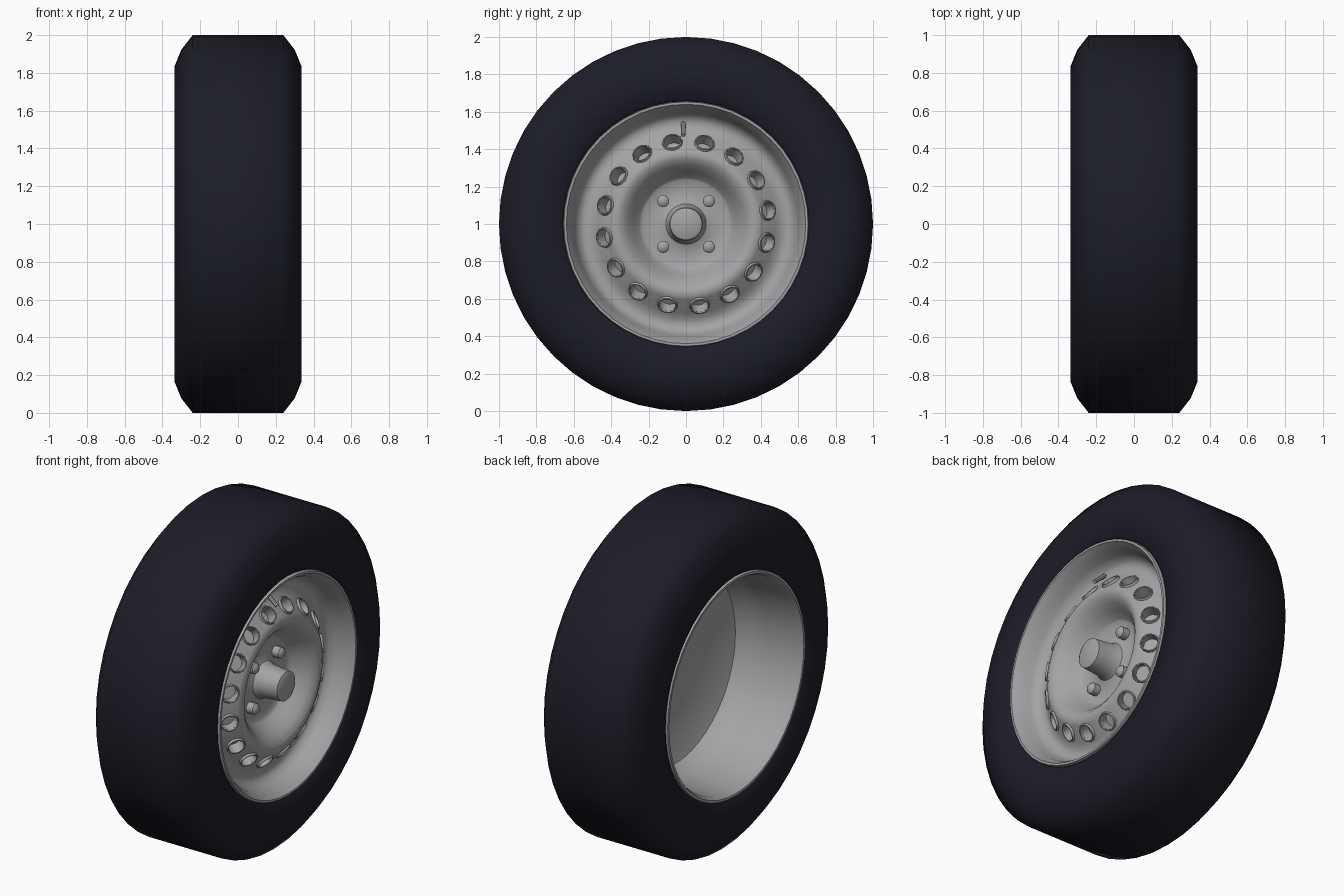
import bpy, bmesh, math
from mathutils import Vector, Matrix

cube = bpy.data.objects.get("Cube")
if cube:
    bpy.data.objects.remove(cube, do_unlink=True)


def material(name, rgb):
    m = bpy.data.materials.new(name)
    m.use_nodes = True
    m.diffuse_color = (*rgb, 1)
    m.node_tree.nodes["Principled BSDF"].inputs["Base Color"].default_value = (*rgb, 1)
    return m


RUBBER = material("dark rubber", (0.012, 0.012, 0.021))
STEEL = material("grey steel", (0.37, 0.37, 0.38))
CENTRE = Vector((0, 0, 1))


def polar(x, r, a):
    """Point at radius r around the axle, angle a from the top."""
    return Vector((x, r * math.sin(a), 1 + r * math.cos(a)))


def finish(bm, name, mat):
    bmesh.ops.recalc_face_normals(bm, faces=bm.faces)
    me = bpy.data.meshes.new(name)
    bm.to_mesh(me)
    bm.free()
    me.materials.append(mat)
    ob = bpy.data.objects.new(name, me)
    bpy.context.collection.objects.link(ob)
    return ob


def smooth(ob, degrees):
    bpy.ops.object.select_all(action="DESELECT")
    ob.select_set(True)
    bpy.context.view_layer.objects.active = ob
    bpy.ops.object.shade_smooth_by_angle(angle=math.radians(degrees))


def lathe(name, profile, mat, closed, steps=48):
    """Spin (x, radius) points around the axle."""
    bm = bmesh.new()
    vs = [bm.verts.new(polar(x, r, 0)) for x, r in profile]
    pairs = list(zip(vs, vs[1:])) + ([(vs[-1], vs[0])] if closed else [])
    edges = [bm.edges.new(p) for p in pairs]
    bmesh.ops.spin(bm, geom=vs + edges, cent=CENTRE, axis=(1, 0, 0),
                   angle=math.tau, steps=steps, use_duplicate=False)
    bmesh.ops.remove_doubles(bm, verts=bm.verts, dist=0.0005)
    return finish(bm, name, mat)


def rod(bm, p, direction, r, depth, sides, tip=None):
    """Cylinder centred on p along a direction."""
    turn = Vector(direction).to_track_quat("Z", "Y").to_matrix().to_4x4()
    bmesh.ops.create_cone(bm, cap_ends=True, segments=sides, radius1=r,
                          radius2=r if tip is None else tip, depth=depth,
                          matrix=Matrix.Translation(p) @ turn)


# Tyre: symmetrical section with chamfered shoulders
half = [(0.31, 0.65), (0.333, 0.67), (0.336, 0.835), (0.3, 0.923), (0.24, 1.0)]
tyre = lathe("tyre", half + [(-x, r) for x, r in reversed(half)], RUBBER, True)
smooth(tyre, 60)

# Wheel: hub cap, neck, hub plate, raised crest, well, lip, then the deep barrel behind
front = [(0.33, 0), (0.328, 0.07), (0.32, 0.086), (0.27, 0.09), (0.2, 0.096),
         (0.175, 0.108), (0.162, 0.14), (0.16, 0.235), (0.172, 0.25), (0.215, 0.28),
         (0.26, 0.315), (0.287, 0.35), (0.292, 0.38), (0.28, 0.405), (0.217, 0.48),
         (0.197, 0.51), (0.19, 0.545), (0.203, 0.575), (0.24, 0.597), (0.29, 0.612),
         (0.315, 0.628), (0.336, 0.64), (0.336, 0.653), (0.31, 0.658)]
back = [(-0.31, 0.658), (-0.336, 0.655), (-0.336, 0.64), (-0.31, 0.625), (-0.1, 0.615),
        (0.0, 0.605), (0.07, 0.57), (0.11, 0.46), (0.135, 0.25), (0.14, 0)]
wheel = lathe("wheel", front + back, STEEL, False)

# Ring of round vents sunk into the outer slope of the crest
slope = math.radians(40)
cutters, rims = bmesh.new(), bmesh.new()
for i in range(16):
    a = math.radians(13 + 22.5 * i)
    n = polar(math.cos(slope), math.sin(slope), a) - CENTRE
    p = polar(0.25, 0.443, a)
    rod(cutters, p, n, 0.046, 0.12, 12)
    # thin raised collar around the vent
    tangent = Vector((0, math.cos(a), -math.sin(a)))
    across = n.cross(tangent)
    loops = []
    for r, h in ((0.046, -0.02), (0.046, 0.009), (0.052, 0.009), (0.057, -0.008)):
        loops.append([rims.verts.new(p + n * h + r * (math.cos(t) * tangent + math.sin(t) * across))
                      for t in (math.tau * k / 12 for k in range(12))])
    for u, v in zip(loops, loops[1:]):
        for k in range(12):
            j = (k + 1) % 12
            rims.faces.new((u[k], u[j], v[j], v[k]))
cutter = finish(cutters, "vent_cutter", STEEL)
cutter.hide_render = True
cut = wheel.modifiers.new("vents", "BOOLEAN")
cut.operation = "DIFFERENCE"
cut.solver = "EXACT"
cut.object = cutter
bpy.context.view_layer.objects.active = wheel
bpy.ops.object.modifier_apply(modifier=cut.name)
bpy.data.objects.remove(cutter, do_unlink=True)
smooth(wheel, 42)
smooth(finish(rims, "vent_collars", STEEL), 40)

# Four domed wheel nuts
nuts = bmesh.new()
for i in range(4):
    p = polar(0.178, 0.173, math.radians(45 + 90 * i))
    rod(nuts, p, (1, 0, 0), 0.033, 0.05, 10)
    rod(nuts, p + Vector((0.032, 0, 0)), (1, 0, 0), 0.033, 0.014, 10, tip=0.02)
smooth(finish(nuts, "wheel_nuts", STEEL), 60)

# Valve stem standing in the well
stem = bmesh.new()
root, end = Vector((0.195, -0.015, 1.54)), Vector((0.27, -0.015, 1.475))
rod(stem, (root + end) / 2, end - root, 0.012, (end - root).length, 8)
smooth(finish(stem, "valve_stem", STEEL), 40)
